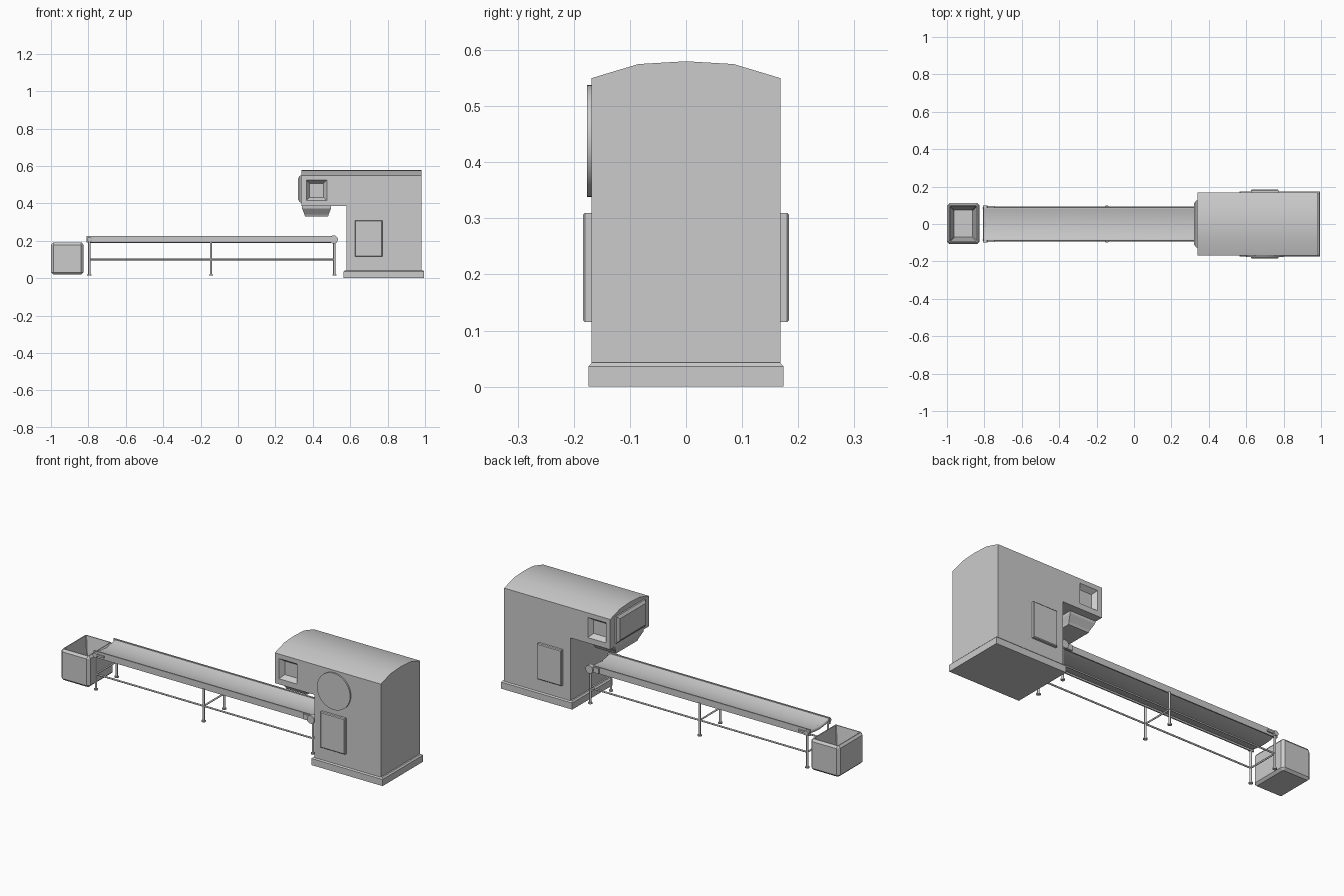
import bpy, bmesh
from math import sin, cos, pi
from mathutils import Matrix, Vector

if "Cube" in bpy.data.objects:
    bpy.data.objects.remove(bpy.data.objects["Cube"])


def finish(name, bm, smooth=False):
    bmesh.ops.recalc_face_normals(bm, faces=bm.faces[:])
    me = bpy.data.meshes.new(name)
    bm.to_mesh(me)
    bm.free()
    ob = bpy.data.objects.new(name, me)
    bpy.context.collection.objects.link(ob)
    if smooth:
        bpy.ops.object.select_all(action='DESELECT')
        ob.select_set(True)
        bpy.context.view_layer.objects.active = ob
        bpy.ops.object.shade_smooth_by_angle(angle=0.6)
    return ob


def loft(name, rings, smooth=False, caps=True):
    """Skin matching rings of points, with capped ends."""
    bm = bmesh.new()
    vs = [[bm.verts.new(p) for p in r] for r in rings]
    n = len(rings[0])
    for a, b in zip(vs, vs[1:]):
        for i in range(n):
            bm.faces.new((a[i], a[(i + 1) % n], b[(i + 1) % n], b[i]))
    if caps:
        bm.faces.new(vs[0])
        bm.faces.new(vs[-1])
    return finish(name, bm, smooth)


def rect(axis, at, u0, u1, v0, v1, c=0.0):
    """Rectangle across an axis, with optional clipped corners."""
    if c:
        pts = [(u0 + c, v0), (u1 - c, v0), (u1, v0 + c), (u1, v1 - c),
               (u1 - c, v1), (u0 + c, v1), (u0, v1 - c), (u0, v0 + c)]
    else:
        pts = [(u0, v0), (u1, v0), (u1, v1), (u0, v1)]
    k = 'xyz'.index(axis)
    out = []
    for p in pts:
        q = list(p)
        q.insert(k, at)
        out.append(q)
    return out


def box(name, x0, x1, y0, y1, z0, z1):
    return loft(name, [rect('z', z0, x0, x1, y0, y1), rect('z', z1, x0, x1, y0, y1)])


def rod(name, a, b, r, seg=12):
    a, b = Vector(a), Vector(b)
    bm = bmesh.new()
    m = Matrix.Translation((a + b) / 2) @ (b - a).to_track_quat('Z', 'Y').to_matrix().to_4x4()
    bmesh.ops.create_cone(bm, cap_ends=True, segments=seg, radius1=r, radius2=r,
                          depth=(b - a).length, matrix=m)
    return finish(name, bm, True)


SIDES = ((-1, 'front'), (1, 'back'))

# Machine housing: L-shaped side outline with a crowned roof
crown = [(-0.168, 0.55), (-0.085, 0.575), (0, 0.58), (0.085, 0.575), (0.168, 0.55)]
body = loft('machine_housing', [[(0.58, y, 0.035), (0.98, y, 0.035), (0.98, y, top),
                                 (0.34, y, top), (0.34, y, 0.385), (0.58, y, 0.385)]
                                for y, top in crown], True)

# Plinth with chamfered top edge
loft('machine_base', [rect('z', z, 0.565 + d, 0.995 - d, -0.174 + d, 0.174 - d)
                      for z, d in ((0, 0), (0.036, 0), (0.043, 0.007))])

# Flared side pockets and raised access doors
for s, side in SIDES:
    cutter = loft(side + '_pocket_cutter',
                  [rect('y', s * y, 0.365 + d, 0.475 - d, 0.415 + d, 0.525 - d)
                   for y, d in ((0.178, -0.007), (0.168, 0), (0.143, 0.018))])
    cutter.hide_render = True
    cutter.hide_set(True)
    mod = body.modifiers.new(side + '_pocket', 'BOOLEAN')
    mod.operation = 'DIFFERENCE'
    mod.solver = 'EXACT'
    mod.object = cutter
    loft(side + '_access_door', [rect('y', s * y, 0.625 + d, 0.772 - d, 0.115 + d, 0.31 - d)
                                 for y, d in ((0.165, 0), (0.18, 0), (0.184, 0.004))])

# Round cover on the front side
rod('round_cover', (0.70, -0.16, 0.438), (0.70, -0.176, 0.438), 0.1, 40)

# Raised end panel and discharge spout of the head
loft('head_end_panel', [rect('x', x, -0.125 + d, 0.125 - d, 0.405 + d, 0.55 - d)
                        for x, d in ((0.345, 0), (0.332, 0), (0.322, 0.014))])
loft('discharge_spout', [rect('z', z, 0.342 + d, 0.498 - d, -0.125 + 2 * d, 0.125 - 2 * d)
                         for z, d in ((0.39, 0), (0.372, 0.001), (0.342, 0.013), (0.33, 0.016))])

# Troughed conveyor belt wrapped around two end pulleys
X0, X1, ZC, R = -0.795, 0.512, 0.203, 0.011
loop = [(X1 + R * cos(a), R * sin(a)) for a in [-pi / 2 + i * pi / 8 for i in range(9)]]
loop += [(X0 - R * cos(a), -R * sin(a)) for a in [-pi / 2 + i * pi / 8 for i in range(9)]]
stations = [-0.083 + 0.166 * i / 10 for i in range(11)]
loft('conveyor_belt', [[(x, y, ZC + z + 0.011 * (y / 0.083) ** 2 - 0.004) for x, z in loop]
                       for y in stations], True)
for x, nm in ((X0, 'tail'), (X1, 'drive')):
    rod(nm + '_pulley_shaft', (x, -0.1, ZC + 0.003), (x, 0.1, ZC + 0.003), 0.005)

# Conveyor frame
legs = ((-0.795, 'tail'), (-0.145, 'middle'), (0.515, 'drive'))
for s, side in SIDES:
    y = s * 0.089
    box(side + '_side_rail', -0.81, 0.52, min(y, s * 0.082), max(y, s * 0.082), 0.19, 0.225)
    rod(side + '_lower_bar', (-0.795, y, 0.1), (0.515, y, 0.1), 0.0045)
    # Belt tensioner at the tail, bearing at the drive end
    ya, yb = sorted((s * 0.086, s * 0.097))
    box(side + '_tensioner', -0.785, -0.745, ya, yb, 0.202, 0.212)
    rod(side + '_tail_bearing', (X0, s * 0.082, 0.207), (X0, s * 0.1, 0.207), 0.013, 16)
    box(side + '_drive_plate', 0.46, 0.515, ya, yb, 0.193, 0.222)
    rod(side + '_drive_bearing', (X1, s * 0.082, 0.207), (X1, s * 0.105, 0.207), 0.022, 20)
    for x, nm in legs:
        rod(f'{side}_{nm}_leg', (x, y, 0.018), (x, y, 0.195), 0.006)
        rod(f'{side}_{nm}_foot', (x, y, 0.015), (x, y, 0.021), 0.011)
for x, nm in legs:
    rod(nm + '_cross_bar', (x, -0.089, 0.1), (x, 0.089, 0.1), 0.0045)

# Collection bin: clipped corners, raised walls, sloping inside
loft('collection_bin', [rect('z', z, -1 + d, -0.825 - d, -0.108 + d, 0.112 - d, c)
                        for z, d, c in ((0.02, 0.012, 0.003), (0.032, 0, 0.014),
                                        (0.178, 0, 0.014), (0.19, 0.01, 0.004),
                                        (0.19, 0.015, 0.003), (0.045, 0.038, 0.003))])
